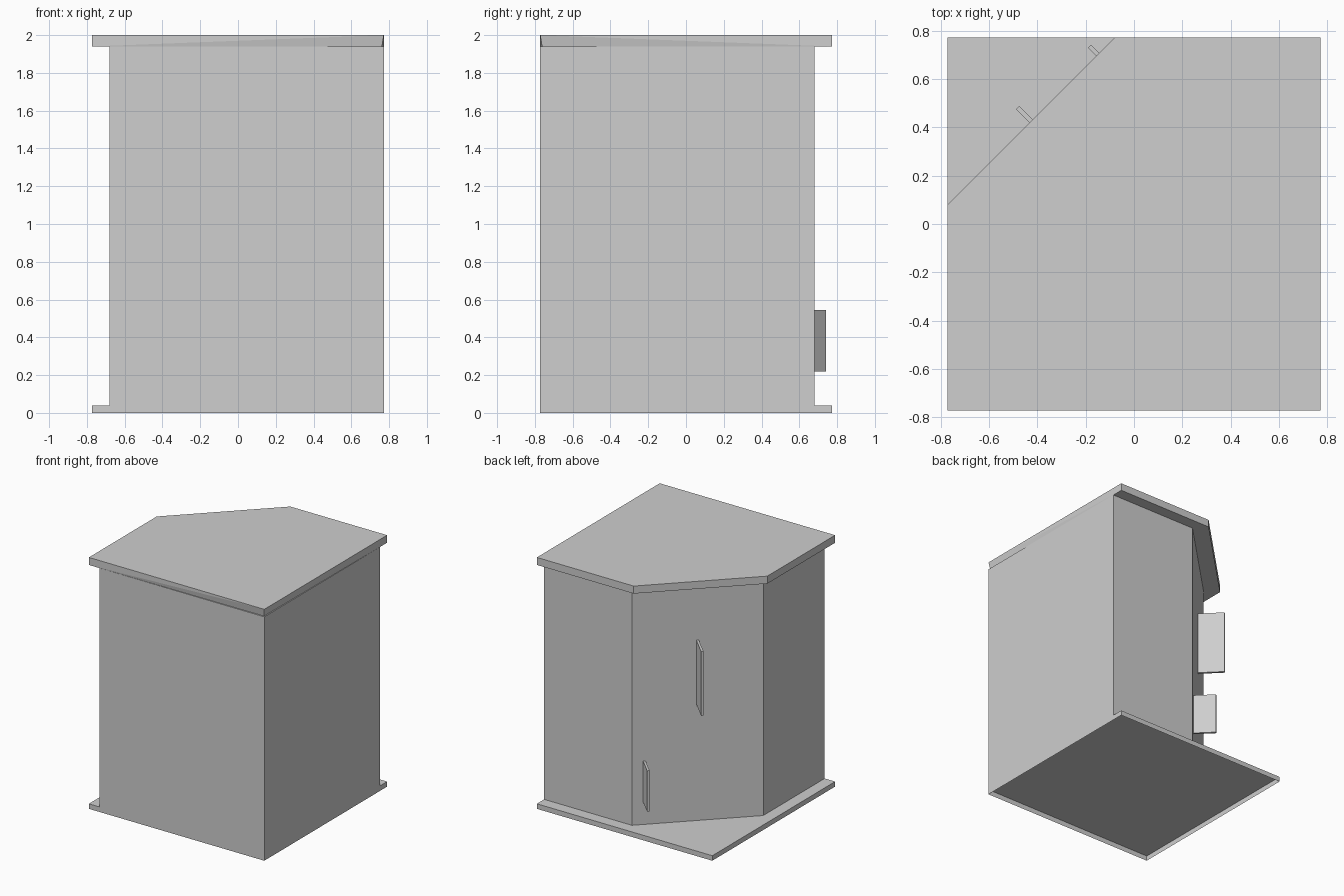
import bpy
import bmesh
from mathutils import Vector

if "Cube" in bpy.data.objects:
    bpy.data.objects.remove(bpy.data.objects["Cube"], do_unlink=True)

HALF = 0.772      # half width of the base and roof
BACK = 0.68       # set-back of the two rear walls
BASE_TOP, BODY_TOP, ROOF_TOP = 0.04, 1.94, 2.0

grey = bpy.data.materials.new("plain_grey")
grey.use_nodes = True
GREY = (0.62, 0.62, 0.62, 1)
grey.diffuse_color = GREY
grey.node_tree.nodes["Principled BSDF"].inputs["Base Color"].default_value = GREY


def prism(name, outline, low, high, closed_below=True, adjust=None):
    """Upright prism from a counter-clockwise outline."""
    bm = bmesh.new()
    bottom = [bm.verts.new((x, y, low)) for x, y in outline]
    top = [bm.verts.new((x, y, high)) for x, y in outline]
    bm.faces.new(top)
    if closed_below:
        bm.faces.new(bottom[::-1])
    for i in range(len(outline)):
        j = (i + 1) % len(outline)
        bm.faces.new((bottom[i], bottom[j], top[j], top[i]))
    if adjust:
        adjust(bm, bottom, top)
    mesh = bpy.data.meshes.new(name)
    bm.to_mesh(mesh)
    bm.free()
    mesh.materials.append(grey)
    obj = bpy.data.objects.new(name, mesh)
    bpy.context.collection.objects.link(obj)
    return obj


def cut_corner(back, reach):
    """Square outline whose rear corner on the -x side is cut at 45 degrees."""
    return [(-back, -HALF), (HALF, -HALF), (HALF, back),
            (reach, back), (-back, -reach)]


def tuck_corner(bm, bottom, top):
    """Pull the lower front corner of the roof slightly inward."""
    for far in (bottom[0], bottom[2]):
        bmesh.ops.connect_verts(bm, verts=[top[1], far])
    bottom[1].co += Vector((-0.01, 0.01, 0))


# Base plate, open underneath
square = [(-HALF, -HALF), (HALF, -HALF), (HALF, HALF), (-HALF, HALF)]
prism("base_plate", square, 0, BASE_TOP, closed_below=False)

# Cabinet body and overhanging roof
prism("cabinet_body", cut_corner(BACK, 0), BASE_TOP, BODY_TOP)
prism("roof_slab", cut_corner(HALF, -0.08), BODY_TOP, ROOF_TOP, adjust=tuck_corner)

# Flat handles standing out from the angled face
out = Vector((-1, 1)).normalized()
along = Vector((1, 1)).normalized()
face_middle = Vector((-BACK / 2, BACK / 2))


def handle(name, slide, depth, low, high, thick=0.018):
    root = face_middle + along * slide
    side = along * thick / 2
    tip = root + out * depth
    prism(name, [root - side, root + side, tip + side, tip - side], low, high)


handle("upper_handle", 0.0, 0.2, 0.965, 1.475)
handle("lower_handle", 0.39, 0.17, 0.22, 0.545)
